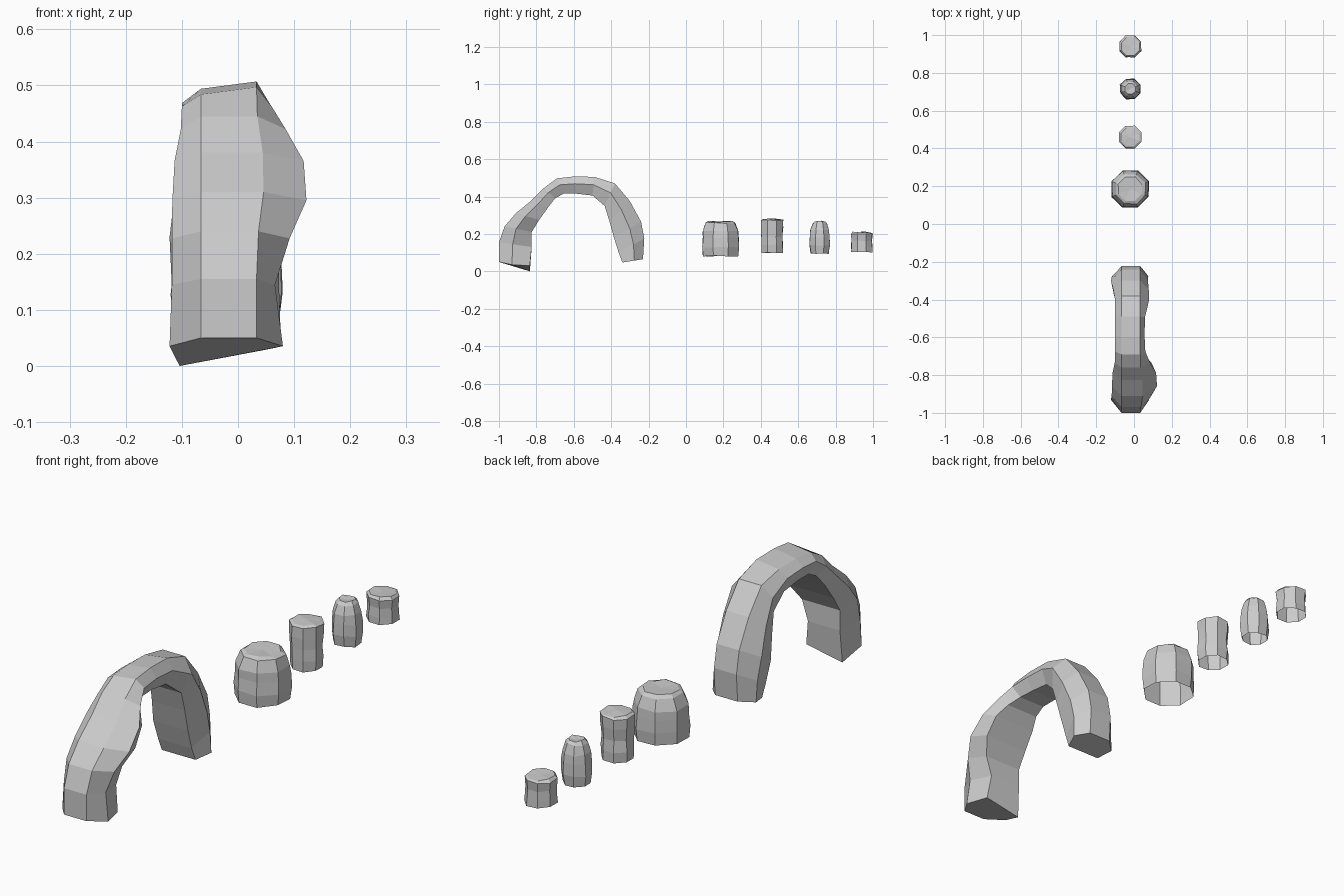
import bpy, math, random

random.seed(4)


def make_object(name, verts, faces):
    mesh = bpy.data.meshes.new(name)
    mesh.from_pydata(verts, [], faces)
    mesh.update()
    obj = bpy.data.objects.new(name, mesh)
    bpy.context.collection.objects.link(obj)
    return obj


# Stone arch: six-sided section swept front to back
# outer y, outer z, inner y, inner z, left x, right x
stations = [
    (-1.00, .05, -.835, .015, -.122, .080),
    (-1.00, .155, -.825, .13, -.118, .066),
    (-.97, .24, -.825, .21, -.118, .092),
    (-.91, .31, -.785, .275, -.117, .122),
    (-.825, .38, -.735, .345, -.113, .117),
    (-.76, .445, -.70, .39, -.102, .085),
    (-.69, .497, -.655, .415, -.100, .060),
    (-.60, .507, -.585, .415, -.100, .056),
    (-.49, .505, -.50, .405, -.100, .058),
    (-.38, .47, -.435, .35, -.100, .080),
    (-.30, .375, -.41, .27, -.110, .078),
    (-.24, .265, -.385, .18, -.122, .074),
    (-.223, .175, -.36, .10, -.118, .073),
    (-.23, .065, -.34, .047, -.115, .076),
]
verts = []
for i, (oy, oz, iy, iz, lx, rx) in enumerate(stations):
    tilt = .015 if i == 0 else 0
    top_drop = .013 if 5 < i < 9 else 0
    my, mz = oy + (iy - oy) * .42, oz + (iz - oz) * .42
    bulge = max(0, rx - .08) * .3
    verts += [(-.066, oy, oz - top_drop), (.033 + bulge, oy, oz),
              (rx, my, mz), (rx - .025, iy, iz + tilt),
              (lx + .018, iy, iz - tilt), (lx, my, mz)]
n = len(stations)
faces = [(i * 6 + k, i * 6 + (k + 1) % 6, i * 6 + 6 + (k + 1) % 6, i * 6 + 6 + k)
         for i in range(n - 1) for k in range(6)]
faces += [tuple(reversed(range(6))), tuple(range(6 * n - 6, 6 * n))]
make_object("stone_arch", verts, faces)


# Weathered stumps: eight-sided, capped, open below
def stump(name, y, profile, peak):
    verts = []
    for r, z in profile:
        for k in range(8):
            a = math.tau * (k + .5) / 8
            rr = r * random.uniform(.97, 1.04)
            verts.append((-.02 + rr * math.cos(a), y + rr * math.sin(a),
                          z + random.uniform(-.003, .003)))
    verts.append((-.02, y, peak))
    m = len(profile)
    faces = [(i * 8 + k, i * 8 + (k + 1) % 8, i * 8 + 8 + (k + 1) % 8, i * 8 + 8 + k)
             for i in range(m - 1) for k in range(8)]
    faces += [((m - 1) * 8 + k, (m - 1) * 8 + (k + 1) % 8, m * 8) for k in range(8)]
    make_object(name, verts, faces)


stump("wide_stump", .185, [(.102, .082), (.105, .13), (.102, .18), (.102, .215),
                           (.084, .258), (.068, .267)], .266)
stump("tall_stump", .46, [(.061, .10), (.063, .14), (.060, .185), (.063, .23),
                          (.063, .273), (.052, .28)], .282)
stump("tapered_stump", .715, [(.052, .096), (.058, .14), (.057, .185), (.053, .22),
                              (.041, .256), (.030, .268)], .262)
stump("short_stump", .94, [(.061, .102), (.060, .13), (.058, .165), (.062, .20),
                           (.052, .209)], .209)
